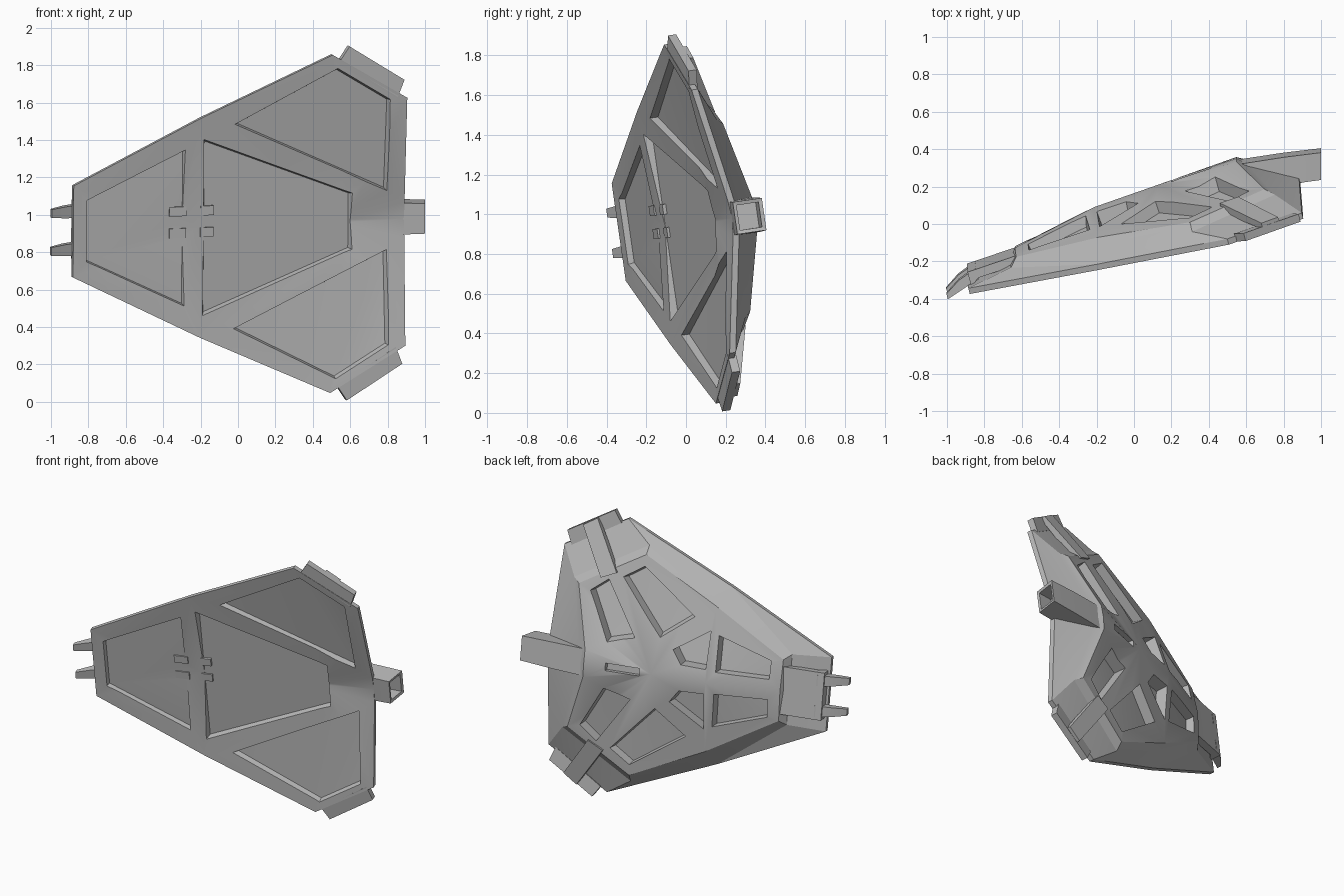
import bpy, bmesh
from mathutils import Matrix, Vector
from mathutils.bvhtree import BVHTree

cube = bpy.data.objects.get("Cube")
if cube:
    bpy.data.objects.remove(cube)

# Tilted frame of the plate: u along it, v across it, d into its thickness
U, V = Vector((1, .26, .03)), Vector((.008, -.146, 1.012))
N = V.cross(U).normalized()
FRAME = Matrix((U, N, V)).transposed().to_4x4()
FRAME.translation = (0, -.11, .936)

grey = bpy.data.materials.new("plain grey")
grey.use_nodes = True
colour = (.48, .48, .48, 1)
grey.diffuse_color = colour
grey.node_tree.nodes["Principled BSDF"].inputs["Base Color"].default_value = colour


def add_object(name, bm):
    bmesh.ops.recalc_face_normals(bm, faces=bm.faces)
    mesh = bpy.data.meshes.new(name)
    bm.to_mesh(mesh)
    bm.free()
    mesh.materials.append(grey)
    ob = bpy.data.objects.new(name, mesh)
    bpy.context.collection.objects.link(ob)
    return ob


def loft(name, *rings):
    """Closed solid through rings of (u, v, d) points."""
    bm = bmesh.new()
    loops = [[bm.verts.new((u, d, v)) for u, v, d in r] for r in rings]
    n = len(loops[0])
    for a, b in zip(loops, loops[1:]):
        for i in range(n):
            j = (i + 1) % n
            bm.faces.new((a[i], a[j], b[j], b[i]))
    bm.faces.new(loops[0])
    bm.faces.new(loops[-1])
    return add_object(name, bm)


def box(name, u0, u1, v0, v1, d0, d1):
    base = [(u0, v0), (u1, v0), (u1, v1), (u0, v1)]
    return loft(name, [(u, v, d0) for u, v in base], [(u, v, d1) for u, v in base])


# Half of the dished, bulging body, as matching rings from front rim to rear plateau
front = [(-.88, 0, 0), (-.88, .242, 0), (-.2, .58, 0), (.5, .893, 0),
         (.9, .655, 0), (.915, .09, .1), (.915, 0, .11)]
rim = [(u, v, d + .032) for u, v, d in front]
base = [(-.64, 0, .09), (-.64, .23, .08), (-.16, .51, .115), (.33, .77, .1),
        (.785, .49, .14), (.68, .09, .265), (.68, 0, .265)]
plateau = [(-.6, 0, .145), (-.6, .2, .125), (-.15, .475, .155), (.33, .72, .145),
           (.74, .468, .18), (.625, .09, .305), (.625, 0, .31)]
bm = bmesh.new()
rings = [[bm.verts.new((u, d, v)) for u, v, d in r] for r in (front, rim, base, plateau)]
for a, b in zip(rings, rings[1:]):
    for i in range(len(a) - 1):
        bm.faces.new((a[i], a[i + 1], b[i + 1], b[i]))
spine, crown = bm.verts.new((-.15, .25, 0)), bm.verts.new((.2, .28, 0))
p = rings[3]
for i in range(3):
    bm.faces.new((spine, p[i], p[i + 1]))
for i in range(3, 6):
    bm.faces.new((crown, p[i], p[i + 1]))
bm.faces.new((spine, p[3], crown))
dish, hollow = bm.verts.new((-.2, .05, 0)), bm.verts.new((.6, .1, 0))
f = rings[0]
for tri in ((f[0], f[1], dish), (f[1], f[2], dish), (f[2], hollow, dish), (f[2], f[3], hollow),
            (f[3], f[4], hollow), (f[4], f[5], hollow), (f[5], f[6], hollow)):
    bm.faces.new(tri)
copy = bmesh.ops.duplicate(bm, geom=bm.verts[:] + bm.edges[:] + bm.faces[:])["geom"]
for vert in copy:
    if isinstance(vert, bmesh.types.BMVert):
        vert.co.z *= -1
bmesh.ops.remove_doubles(bm, verts=bm.verts, dist=.0005)
bmesh.ops.triangulate(bm, faces=bm.faces)
bmesh.ops.recalc_face_normals(bm, faces=bm.faces)
skin = BVHTree.FromBMesh(bm)
body = add_object("body_plate", bm)


def surface(u, v, side):
    """Depth of the body skin; side is 1 for the front, -1 for the rear."""
    hit = skin.ray_cast(Vector((u, -side, v)), Vector((0, side, 0)))[0]
    return hit.y if hit else 0


def cut(points, depth, side, taper):
    """Sink a tapered pocket into the body."""
    cu = sum(p[0] for p in points) / len(points)
    cv = sum(p[1] for p in points) / len(points)
    floor = []
    for u, v in points:
        fu, fv = cu + (u - cu) * taper, cv + (v - cv) * taper
        floor.append((fu, fv, surface(fu, fv, side) + side * depth))
    k = 1 + (1 - taper) * .3
    lid = [(cu + (u - cu) * k, cv + (v - cv) * k, surface(u, v, side) - side * .03)
           for u, v in points]
    cutter = loft("pocket_cutter", lid, floor)
    bm = bmesh.new()
    bm.from_mesh(cutter.data)
    bmesh.ops.triangulate(bm, faces=bm.faces)
    bm.to_mesh(cutter.data)
    bm.free()
    mod = body.modifiers.new("pocket", 'BOOLEAN')
    mod.operation, mod.solver, mod.object = 'DIFFERENCE', 'EXACT', cutter
    bpy.context.view_layer.objects.active = body
    bpy.ops.object.modifier_apply(modifier=mod.name)
    bpy.data.objects.remove(cutter)


# Front panels
cut([(-.81, .165), (-.278, .418), (-.278, -.418), (-.81, -.165)], .03, 1, .96)
cut([(-.187, .47), (.635, .15), (.635, -.15), (-.187, -.47)], .04, 1, .96)
for s in (1, -1):
    cut([(-.025, s * .54), (.53, s * .824), (.815, s * .65), (.82, s * .15)], .035, 1, .95)
    # Rear pockets
    for depth, pocket in ((.055, [(-.53, .065), (-.53, .185), (-.19, .3), (-.2, .07)]),
                          (.08, [(-.14, .08), (-.14, .32), (.08, .17), (.02, .085)]),
                          (.06, [(.46, .56), (.33, .65), (-.03, .39), (.17, .23)]),
                          (.075, [(.66, .44), (.55, .53), (.33, .2), (.5, .15)])):
        cut([(u, s * v) for u, v in pocket], depth, -1, .92)
cut([(.27, -.025), (.27, .025), (.49, .025), (.49, -.025)], .03, -1, .95)

parts = [body]
for s, side in ((1, "upper"), (-1, "lower")):
    # Corner tab and the raised rib leading to it
    tab = [(.54, .86), (.59, .935), (.885, .75), (.85, .66)]
    parts.append(loft(side + "_tab", [(u, s * v, .002) for u, v in tab],
                      [(u, s * v, .045) for u, v in tab]))
    rib = [(.69, .87, .03, .065), (.78, .81, .03, .065),
           (.6, .53, .13, .185), (.5, .58, .13, .185)]
    parts.append(loft(side + "_rib", [(u, s * v, low) for u, v, low, high in rib],
                      [(u, s * v, high) for u, v, low, high in rib]))
    # Tapered prong
    parts.append(loft(side + "_prong", *[
        [(u, s * .1 - w, a), (u, s * .1 + w, a), (u, s * .1 + w, b), (u, s * .1 - w, b)]
        for u, w, a, b in ((-.82, .036, .05, .11), (-.92, .03, .015, .07), (-1, .022, -.015, .015))]))

# Mount plate behind the prongs
parts.append(loft("prong_mount", *[
    [(u, -.155, low), (u, .155, low), (u, .155, high), (u, -.155, high)]
    for u, low, high in ((-.865, .02, .105), (-.82, .06, .108), (-.6, .075, .125))]))

# Small clips across the front strip
for v in (.085, -.03):
    for name, u0, u1 in (("left_pane_clip", -.358, -.268), ("middle_pane_clip", -.19, -.12)):
        d = surface(u0, v, 1)
        parts.append(box(name, u0, u1, v - .025, v + .025, d - .004, d + .05))


def pole_section(u, w, low, high):
    slant = .253 * (high - low)
    return [(u, -w, low), (u, w, low), (u + slant, w, high), (u + slant, -w, high)]


# Hollow-ended pole socket growing out of the rear ridge
parts.append(loft("pole_socket", *[pole_section(*section) for section in (
    (.6, .088, .16, .29), (.83, .085, .12, .265), (1.024, .08, .095, .238),
    (1.024, .062, .112, .22), (.92, .062, .125, .233))]))

# Tilt every part into place and keep crisp edges
for ob in parts:
    ob.data.transform(FRAME)
    bpy.ops.object.select_all(action='DESELECT')
    ob.select_set(True)
    bpy.context.view_layer.objects.active = ob
    bpy.ops.object.shade_smooth_by_angle(angle=.3)
